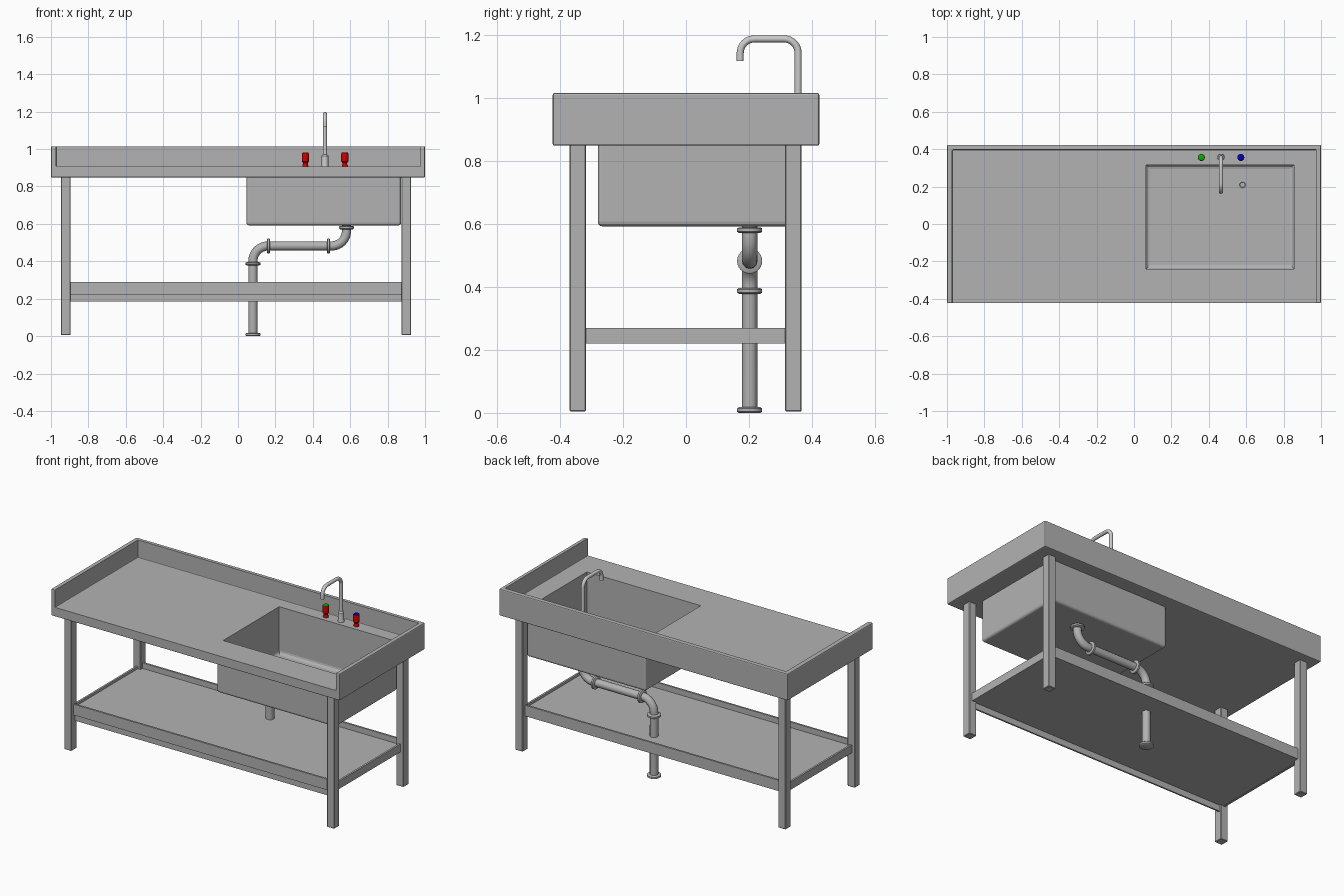
import bpy, bmesh
from math import pi, cos, sin, radians
from mathutils import Vector, Matrix

if "Cube" in bpy.data.objects:
    bpy.data.objects.remove(bpy.data.objects["Cube"])

STEEL = (0.45, 0.45, 0.45, 1)
CHROME = (0.62, 0.62, 0.62, 1)
RED = (0.62, 0.0, 0.0, 1)
mats = {}


def paint(ob, color):
    if color not in mats:
        mats[color] = bpy.data.materials.new(f"paint_{len(mats) + 1}")
        mats[color].diffuse_color = color
    ob.data.materials.clear()
    ob.data.materials.append(mats[color])


def add_mesh(name, bm, color=STEEL):
    bmesh.ops.recalc_face_normals(bm, faces=bm.faces)
    me = bpy.data.meshes.new(name)
    bm.to_mesh(me)
    bm.free()
    ob = bpy.data.objects.new(name, me)
    bpy.context.collection.objects.link(ob)
    paint(ob, color)
    return ob


def smooth(ob):
    bpy.ops.object.select_all(action='DESELECT')
    ob.select_set(True)
    bpy.context.view_layer.objects.active = ob
    bpy.ops.object.shade_smooth_by_angle(angle=radians(35))


def box(name, x, y, z, bevel=0.0, seg=2, bottom_only=False):
    bm = bmesh.new()
    size = Vector((x[1] - x[0], y[1] - y[0], z[1] - z[0]))
    mid = Vector((x[0] + x[1], y[0] + y[1], z[0] + z[1])) / 2
    bmesh.ops.create_cube(bm, size=1,
                          matrix=Matrix.Translation(mid) @ Matrix.Diagonal((*size, 1)))
    if bevel:
        edges = [e for e in bm.edges
                 if not bottom_only or all(v.co.z < mid.z for v in e.verts)]
        bmesh.ops.bevel(bm, geom=edges, offset=bevel, segments=seg,
                        profile=0.5, affect='EDGES')
    return add_mesh(name, bm)


def lathe(name, center, profile, axis='Z', color=STEEL, n=24):
    # Revolve (radius, height) pairs about an axis, with closed ends
    bm = bmesh.new()
    rings = [[bm.verts.new((r * cos(2 * pi * i / n), r * sin(2 * pi * i / n), h))
              for i in range(n)] for r, h in profile]
    for a, b in zip(rings, rings[1:]):
        for i in range(n):
            j = (i + 1) % n
            bm.faces.new((a[i], a[j], b[j], b[i]))
    bm.faces.new(rings[0])
    bm.faces.new(rings[-1])
    m = Matrix.Translation(center)
    if axis == 'X':
        m = m @ Matrix.Rotation(pi / 2, 4, 'Y')
    bmesh.ops.transform(bm, matrix=m, verts=bm.verts)
    ob = add_mesh(name, bm, color)
    smooth(ob)
    return ob


def tube(name, pts, radius, fillet, color=STEEL):
    # Round pipe through the corner points with right-angle bends
    pts = [Vector(p) for p in pts]
    path = [pts[0]]
    for a, b, c in zip(pts, pts[1:], pts[2:]):
        u, v = (a - b).normalized(), (c - b).normalized()
        o = b + (u + v) * fillet
        for k in range(9):
            t = k / 8 * pi / 2
            path.append(o - v * fillet * cos(t) - u * fillet * sin(t))
    path.append(pts[-1])
    cu = bpy.data.curves.new(name, 'CURVE')
    cu.dimensions = '3D'
    cu.bevel_depth = radius
    cu.bevel_resolution = 4
    cu.use_fill_caps = True
    sp = cu.splines.new('POLY')
    sp.points.add(len(path) - 1)
    for p, co in zip(sp.points, path):
        p.co = (*co, 1)
    ob = bpy.data.objects.new(name, cu)
    bpy.context.collection.objects.link(ob)
    bpy.ops.object.select_all(action='DESELECT')
    ob.select_set(True)
    bpy.context.view_layer.objects.active = ob
    bpy.ops.object.convert(target='MESH')
    ob = bpy.context.view_layer.objects.active
    smooth(ob)
    paint(ob, color)


def boolean(ob, other, op):
    mod = ob.modifiers.new(op.lower(), 'BOOLEAN')
    mod.object, mod.operation, mod.solver = other, op, 'EXACT'
    other.hide_render = True
    other.hide_set(True)


# Countertop with raised back and sides, and the hollow basin below it
top = box("countertop", (-1, 1), (-0.423, 0.423), (0.848, 1.015), 0.006)
tray = box("tray_cutter", (-0.972, 0.976), (-0.6, 0.397), (0.906, 1.2), 0.004)
outer = box("basin_outer_helper", (0.045, 0.872), (-0.28, 0.335), (0.592, 0.895), 0.015, 3)
inner = box("basin_cutter", (0.065, 0.855), (-0.24, 0.315), (0.612, 1.3), 0.02, 3, True)
boolean(top, tray, 'DIFFERENCE')
boolean(top, outer, 'UNION')
boolean(top, inner, 'DIFFERENCE')

# Legs
for sx, x in (("left", (-0.947, -0.896)), ("right", (0.875, 0.926))):
    for sy, y in (("front", (-0.37, -0.318)), ("back", (0.315, 0.367))):
        box(f"{sy}_{sx}_leg", x, y, (0.005, 0.855), 0.003, 1)

# Lower shelf and its rails
box("shelf", (-0.92, 0.9), (-0.34, 0.34), (0.222, 0.255))
box("shelf_front_rail", (-0.9, 0.878), (-0.346, -0.334), (0.222, 0.29))
box("shelf_front_lip", (-0.9, 0.878), (-0.336, -0.326), (0.184, 0.223))
box("shelf_back_rail", (-0.9, 0.878), (0.334, 0.346), (0.222, 0.29))
box("shelf_left_rail", (-0.927, -0.915), (-0.32, 0.317), (0.22, 0.27))
box("shelf_right_rail", (0.893, 0.905), (-0.32, 0.317), (0.22, 0.27))

# Waste pipe with collars
PY = 0.202
tube("waste_pipe", [(0.58, PY, 0.6), (0.58, PY, 0.482), (0.08, PY, 0.482), (0.08, PY, 0.003)],
     0.0245, 0.08)
collar = [(0.034, -0.009), (0.04, -0.005), (0.04, 0.005), (0.034, 0.009)]
for i, (x, z, ax) in enumerate(((0.58, 0.58, 'Z'), (0.484, 0.482, 'X'), (0.163, 0.482, 'X'),
                                (0.08, 0.387, 'Z'), (0.08, 0.009, 'Z'))):
    lathe(f"pipe_collar_{i + 1}", (x, PY, z), collar, ax)

# Drain in the basin floor
lathe("drain", (0.58, 0.21, 0.609), [(0.022, 0), (0.022, 0.005), (0.016, 0.007), (0.013, 0.004)])

# Faucet
FX, FY = 0.465, 0.356
tube("faucet_spout", [(FX, FY, 0.91), (FX, FY, 1.187), (FX, 0.172, 1.187), (FX, 0.172, 1.117)],
     0.0112, 0.045, CHROME)
lathe("faucet_base", (FX, FY, 0.904), [(0.019, 0), (0.019, 0.006), (0.018, 0.012),
                                      (0.018, 0.06), (0.012, 0.068)], color=CHROME)

# Tap knobs with coloured caps
for side, x, col in (("left", 0.36, (0.0, 0.45, 0.0, 1)), ("right", 0.571, (0.0, 0.0, 0.5, 1))):
    lathe(side + "_tap_knob", (x, FY, 0.904),
          [(0.016, 0), (0.016, 0.008), (0.013, 0.014), (0.013, 0.022),
           (0.019, 0.03), (0.019, 0.07), (0.018, 0.074)], color=RED, n=16)
    lathe(side + "_tap_cap", (x, FY, 0.976), [(0.017, 0), (0.017, 0.004), (0.014, 0.006)],
          color=col, n=16)

for m in bpy.data.materials:
    if m.users and not m.is_grease_pencil:
        m.use_nodes = True
        m.node_tree.nodes["Principled BSDF"].inputs["Base Color"].default_value = m.diffuse_color
